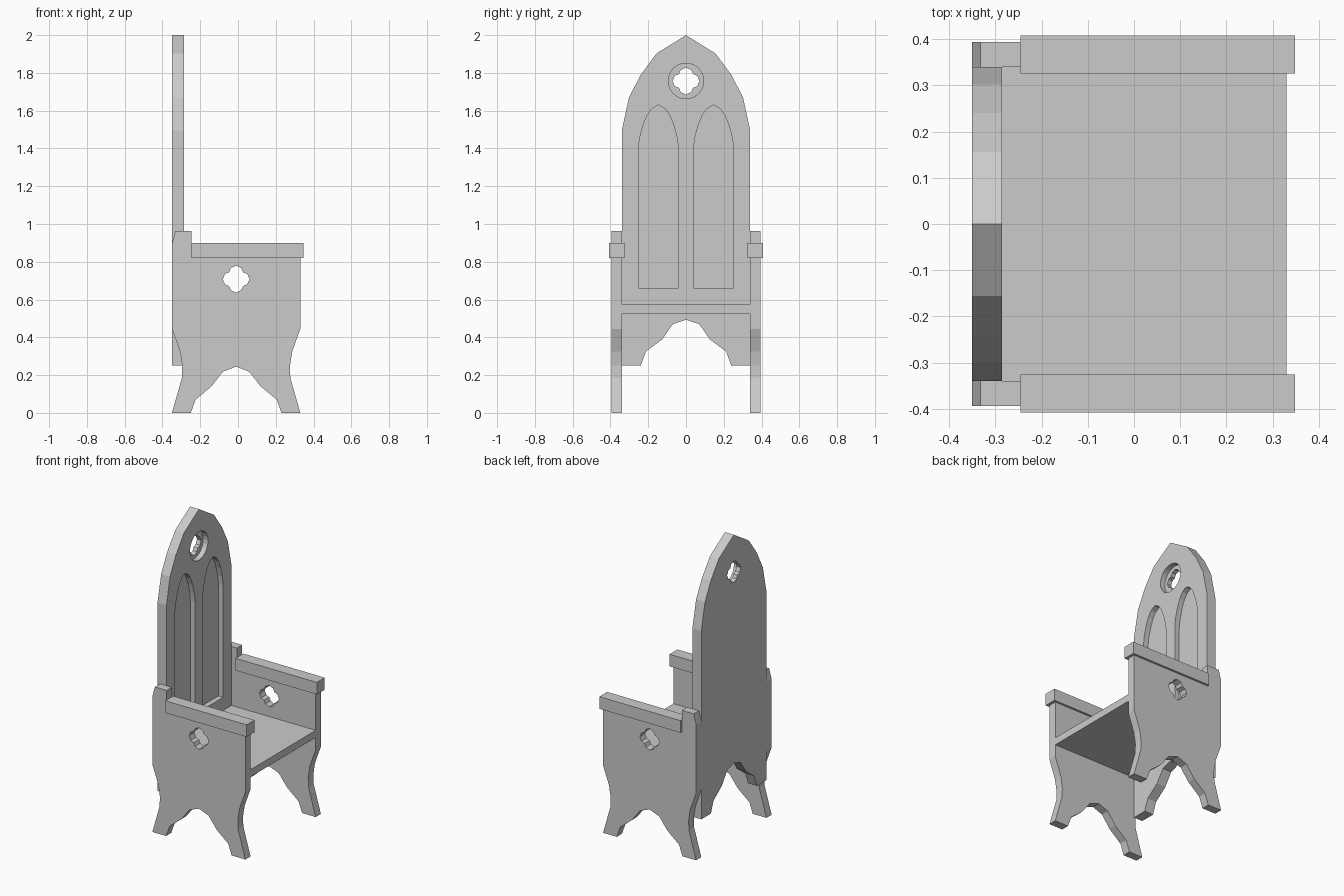
import bpy, bmesh
from math import pi, cos, sin

if "Cube" in bpy.data.objects:
    bpy.data.objects.remove(bpy.data.objects["Cube"])


def prism(name, outline, axis, lo, hi):
    """Extrude a 2D outline: axis 'Y' takes (x, z) points, axis 'X' takes (y, z)."""
    bm = bmesh.new()
    place = (lambda a, b: (a, lo, b)) if axis == 'Y' else (lambda a, b: (lo, a, b))
    face = bm.faces.new([bm.verts.new(place(a, b)) for a, b in outline])
    out = bmesh.ops.extrude_face_region(bm, geom=[face], use_keep_orig=True)
    move = (0, hi - lo, 0) if axis == 'Y' else (hi - lo, 0, 0)
    bmesh.ops.translate(bm, vec=move,
                        verts=[g for g in out['geom'] if isinstance(g, bmesh.types.BMVert)])
    bmesh.ops.recalc_face_normals(bm, faces=bm.faces)
    mesh = bpy.data.meshes.new(name)
    bm.to_mesh(mesh)
    bm.free()
    ob = bpy.data.objects.new(name, mesh)
    bpy.context.collection.objects.link(ob)
    return ob


def box(name, x0, x1, y0, y1, z0, z1):
    return prism(name, [(x0, z0), (x1, z0), (x1, z1), (x0, z1)], 'Y', y0, y1)


def carve(ob, cutters):
    """Subtract the cutters, bake the result and delete them."""
    for c in cutters:
        c.hide_render = True
        mod = ob.modifiers.new("cut", 'BOOLEAN')
        mod.operation, mod.solver, mod.object = 'DIFFERENCE', 'EXACT', c
    bpy.context.view_layer.update()
    baked = bpy.data.meshes.new_from_object(
        ob.evaluated_get(bpy.context.evaluated_depsgraph_get()))
    ob.modifiers.clear()
    ob.data = baked
    for c in cutters:
        bpy.data.objects.remove(c)


def mirrored(half, centre=0.0):
    """Complete a half outline (offset, z) that runs from one centre end to the other."""
    right = [(centre + a, z) for a, z in half]
    left = [(centre - a, z) for a, z in reversed(half) if a > 0]
    return right + left


def quatrefoil(cx, cz):
    radii = (0.071, 0.065, 0.052, 0.065)
    angles = (0, 25, 45, 65)
    return [(cx + r * cos((q * 90 + a) * pi / 180), cz + r * sin((q * 90 + a) * pi / 180))
            for q in range(4) for r, a in zip(radii, angles)]


# Side panels with shaped feet, rear post and pierced quatrefoil
MID = -0.01
foot = [(0, 0.245), (0.07, 0.218), (0.13, 0.14), (0.215, 0.07), (0.24, 0), (0.34, 0),
        (0.287, 0.185), (0.285, 0.25), (0.297, 0.325), (0.34, 0.445)]
right_side = [(MID + a, z) for a, z in foot]
left_side = [(MID - a, z) for a, z in reversed(foot[1:])]
top = [(0.33, 0.86), (-0.245, 0.86), (-0.245, 0.963), (-0.332, 0.963), (-0.35, 0.895)]
for s, label in ((-1, "front"), (1, "rear")):
    y0, y1 = sorted((s * 0.34, s * 0.394))
    panel = prism(label + "_side_panel", right_side + top + left_side, 'Y', y0, y1)
    carve(panel, [prism("cutter", quatrefoil(MID, 0.708), 'Y', y0 - 0.1, y1 + 0.1)])
    # Armrest capping the panel
    y0, y1 = sorted((s * 0.326, s * 0.408))
    box(label + "_armrest", -0.245, 0.348, y0, y1, 0.82, 0.90)

# Seat board
box("seat", -0.285, 0.33, -0.34, 0.34, 0.525, 0.573)

# Tall pointed backrest
back_half = [(0, 0.493), (0.07, 0.47), (0.125, 0.39), (0.212, 0.325), (0.24, 0.25),
             (0.34, 0.25), (0.34, 1.495), (0.302, 1.67), (0.24, 1.79), (0.156, 1.903), (0, 2.0)]
back = prism("backrest", mirrored(back_half), 'X', -0.35, -0.285)

# Lancet recesses, round recess and pierced quatrefoil in the backrest
lancet = [(0.106, 0.66), (0.106, 1.40), (0.098, 1.46), (0.082, 1.52), (0.06, 1.575),
          (0.035, 1.61), (0, 1.63)]
DEPTH = -0.32
ring = [(0.094 * cos(i * pi / 12), 1.757 + 0.094 * sin(i * pi / 12)) for i in range(24)]
cutters = [prism("cutter", mirrored(lancet, s * 0.146), 'X', DEPTH, -0.2) for s in (-1, 1)]
cutters.append(prism("cutter", ring, 'X', DEPTH, -0.2))
cutters.append(prism("cutter", quatrefoil(0, 1.757), 'X', -0.45, -0.2))
carve(back, cutters)
